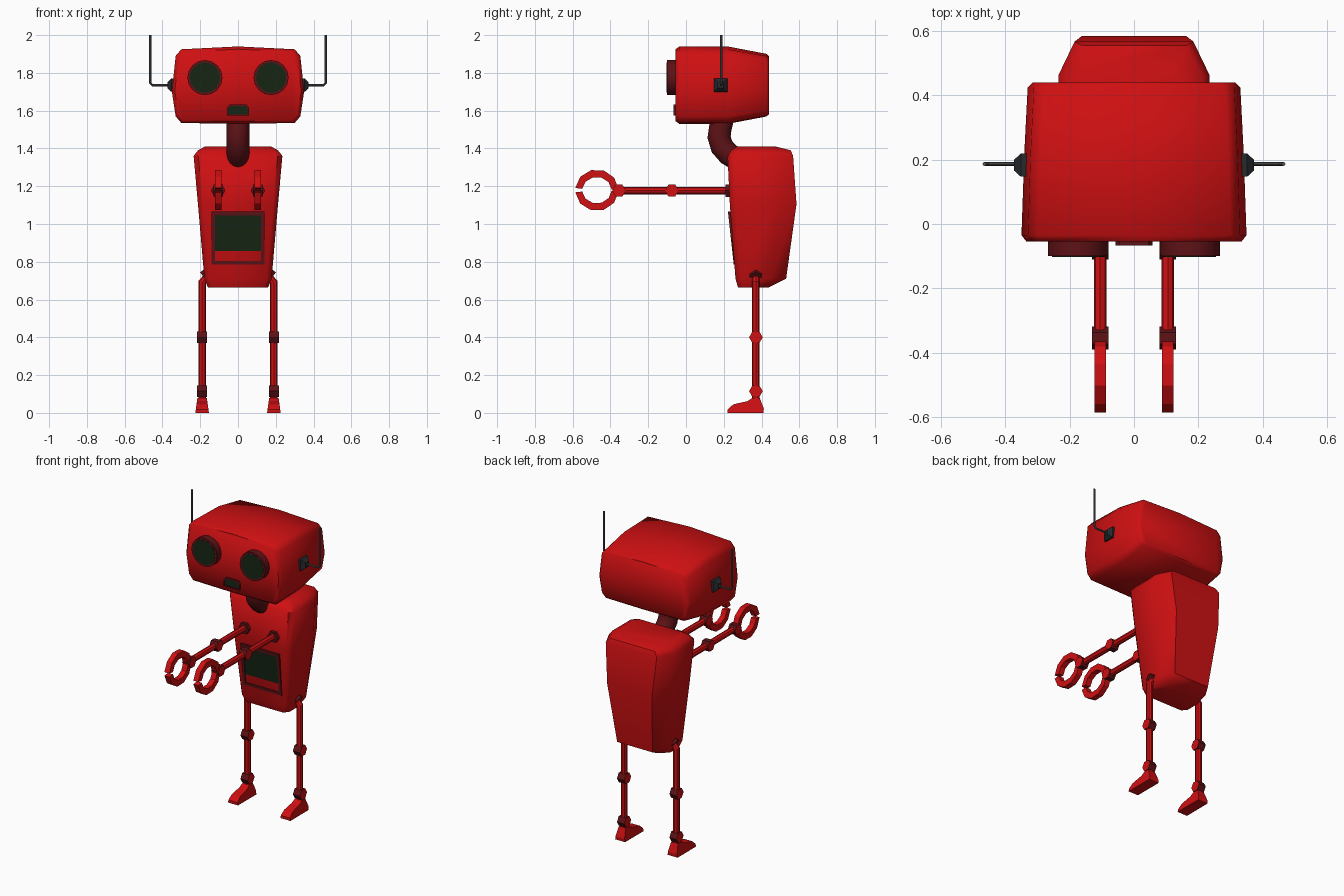
import bpy, bmesh, math
from mathutils import Vector as V

if "Cube" in bpy.data.objects:
    bpy.data.objects.remove(bpy.data.objects["Cube"])

X, Y, Z = V((1, 0, 0)), V((0, 1, 0)), V((0, 0, 1))


def material(name, rgb):
    m = bpy.data.materials.new(name)
    m.diffuse_color = (*rgb, 1)
    m.use_nodes = True
    m.node_tree.nodes["Principled BSDF"].inputs["Base Color"].default_value = m.diffuse_color
    return m


RED = material("red_paint", (0.62, 0.005, 0.006))
DARK = material("dark_red", (0.11, 0.006, 0.008))
GREEN = material("dark_green_glass", (0.008, 0.019, 0.007))
BLACK = material("black_plastic", (0.02, 0.023, 0.026))
GREY = material("dark_metal", (0.09, 0.09, 0.095))


def loft(name, rings, mat, cap=None, mirror=False, smooth=30):
    """Skin a list of equal-length rings and close both ends."""
    bm = bmesh.new()
    vs = [[bm.verts.new(p) for p in ring] for ring in rings]
    n = len(vs[0])
    for a, b in zip(vs, vs[1:]):
        for i in range(n):
            bm.faces.new((a[i], a[(i + 1) % n], b[(i + 1) % n], b[i]))
    for ring in (vs[0], vs[-1]):
        bm.faces.new(ring).material_index = 1 if cap else 0
    bmesh.ops.recalc_face_normals(bm, faces=bm.faces)
    me = bpy.data.meshes.new(name)
    bm.to_mesh(me)
    bm.free()
    me.materials.append(mat)
    if cap:
        me.materials.append(cap)
    ob = bpy.data.objects.new(name, me)
    bpy.context.collection.objects.link(ob)
    bpy.ops.object.select_all(action='DESELECT')
    ob.select_set(True)
    bpy.context.view_layer.objects.active = ob
    if smooth:
        bpy.ops.object.shade_smooth_by_angle(angle=math.radians(smooth))
    if mirror:
        ob.modifiers.new("mirror", 'MIRROR')
    return ob


def tube(name, path, radius, sides, w, mat, **kw):
    """Round bar along a planar path; w is the normal of that plane."""
    path = [V(p) for p in path]
    radii = radius if isinstance(radius, (list, tuple)) else [radius] * len(path)
    rings = []
    for i, p in enumerate(path):
        a = (p - path[max(i - 1, 0)]).normalized()
        b = (path[min(i + 1, len(path) - 1)] - p).normalized()
        t = (a + b).normalized()
        u = t.cross(w) / max(t.dot(b if b.length else a), 0.5)
        rings.append([p + radii[i] * (u * math.cos(k) + w * math.sin(k))
                      for k in (2 * math.pi * j / sides for j in range(sides))])
    return loft(name, rings, mat, **kw)


def joint(name, x, y, z):
    tube(name, [(x - 0.026, y, z), (x + 0.026, y, z)], 0.036, 6, Z, DARK,
         cap=RED, mirror=True, smooth=0)


def panel(name, outline, y_of, depth, rim):
    """Raised frame with a slightly sunken glass face, facing -y."""
    cx = sum(p[0] for p in outline) / len(outline)
    cz = sum(p[1] for p in outline) / len(outline)

    def ring(inset, dy):
        out = []
        for x, z in outline:
            x -= math.copysign(inset, x - cx)
            z -= math.copysign(inset, z - cz)
            out.append((x, y_of(z) + dy, z))
        return out
    loft(name, [ring(0, depth), ring(0, 0), ring(rim, 0), ring(rim, 0.006)],
         DARK, cap=GREEN, smooth=0)


# Head: rounded outline swept from front to back
half = [(0.30, 1.925), (0.33, 1.89), (0.35, 1.70), (0.33, 1.57), (0.30, 1.535)]
outline = [(0, 1.94)] + half + [(0, 1.53)] + [(-x, z) for x, z in reversed(half)]
stations = [(-0.055, 0.955, 0.93), (-0.035, 1, 1), (0.22, 0.975, 1),
            (0.425, 0.945, 0.81), (0.44, 0.90, 0.75)]
loft("head", [[(x * sx, y, 1.735 + (z - 1.735) * sz) for x, z in outline]
              for y, sx, sz in stations], RED, smooth=50)

# Eyes, with sunken lenses
tube("eye", [(0.175, y, 1.775) for y in (-0.03, -0.10)], 0.093, 16, Z, DARK,
     cap=DARK, mirror=True)
tube("eye_lens", [(0.175, y, 1.775) for y in (-0.09, -0.102)], 0.08, 16, Z, GREEN,
     mirror=True)

# Mouth
panel("mouth", [(-0.058, 1.575), (0.058, 1.575), (0.058, 1.615), (0.045, 1.632),
                (-0.045, 1.632), (-0.058, 1.615)], lambda z: -0.067, 0.03, 0.006)

# Ears and antennas
loft("ear_base", [[(x, 0.183 + a * r, 1.735 + b * r)
                   for a, b in ((-1, -1), (1, -1), (1, 1), (-1, 1))]
                  for x, r in ((0.32, 0.036), (0.352, 0.036), (0.374, 0.016))],
     BLACK, mirror=True, smooth=0)
tube("antenna", [(0.36, 0.187, 1.735), (0.453, 0.187, 1.735), (0.465, 0.187, 1.747),
                 (0.465, 0.187, 2.0)], 0.006, 8, Y, GREY, mirror=True)

# Neck
tube("neck", [(0, 0.195, 1.56), (0, 0.182, 1.51), (0, 0.175, 1.46), (0, 0.19, 1.41),
              (0, 0.225, 1.37), (0, 0.30, 1.325)], 0.06, 16, X, DARK)

# Torso: chamfered sections stacked upward (z, half width, front y, back y)
sections = [(0.665, 0.16, 0.275, 0.44), (0.71, 0.178, 0.262, 0.53),
            (1.105, 0.212, 0.232, 0.585), (1.36, 0.235, 0.22, 0.567),
            (1.39, 0.212, 0.24, 0.555), (1.41, 0.175, 0.27, 0.475)]
rings = []
for z, hx, yf, yb in sections:
    back = yf + 0.7 * (yb - yf)
    side = [(hx - 0.025, yf), (hx, yf + 0.03), (hx, back), (hx - 0.05, yb)]
    rings.append([(x, y, z) for x, y in side] + [(-x, y, z) for x, y in reversed(side)])
loft("torso", rings, RED, smooth=50)

# Chest screen, following the slope of the torso front
panel("chest_screen", [(-0.14, 0.785), (0.14, 0.785), (0.14, 1.065), (-0.14, 1.065)],
      lambda z: 0.222 + (1.065 - z) * 0.11, 0.04, 0.019)

# Arms
ax, az = 0.105, 1.177
tube("shoulder_disc", [(ax, 0.25, az), (ax, 0.208, az)], 0.038, 6, Z, DARK,
     mirror=True, smooth=0)
tube("arm", [(ax, 0.23, az), (ax, -0.36, az)], 0.02, 8, Z, RED, mirror=True)
joint("elbow", ax, -0.075, az)
joint("wrist", ax, -0.355, az)

# Claws: two curved jaws per hand
for name, s in (("upper_claw", 1), ("lower_claw", -1)):
    angles = [math.radians(3 + 171 * i / 5) for i in range(6)]
    arc = [(-0.472 + 0.115 * math.cos(a), s * 0.11 * math.sin(a)) for a in angles]
    arc += [(-0.472 + 0.078 * math.cos(a), s * 0.07 * math.sin(a))
            for a in reversed(angles)]
    loft(name, [[(ax + dx, y, 1.179 + z) for y, z in arc] for dx in (-0.018, 0.018)],
         RED, mirror=True, smooth=0)

# Legs
lx, ly = 0.19, 0.37
tube("hip_disc", [(0.148, ly, 0.736), (0.178, ly, 0.714)], 0.038, 6, Y, DARK,
     mirror=True, smooth=0)
tube("leg", [(0.16, ly, 0.725), (0.19, ly, 0.69), (0.19, ly, 0.06)], 0.02, 8, Y, RED,
     mirror=True)
joint("knee", lx, ly, 0.40)
joint("ankle", lx, ly, 0.115)

# Feet: side profile, wider at the sole
profile = [(0.22, 0), (0.41, 0), (0.412, 0.022), (0.39, 0.08), (0.352, 0.08),
           (0.325, 0.062), (0.25, 0.045), (0.22, 0.018)]
loft("foot", [[(lx + s * (0.036 - 0.14 * z), y, z) for y, z in profile]
              for s in (-1, 1)], RED, mirror=True, smooth=0)
